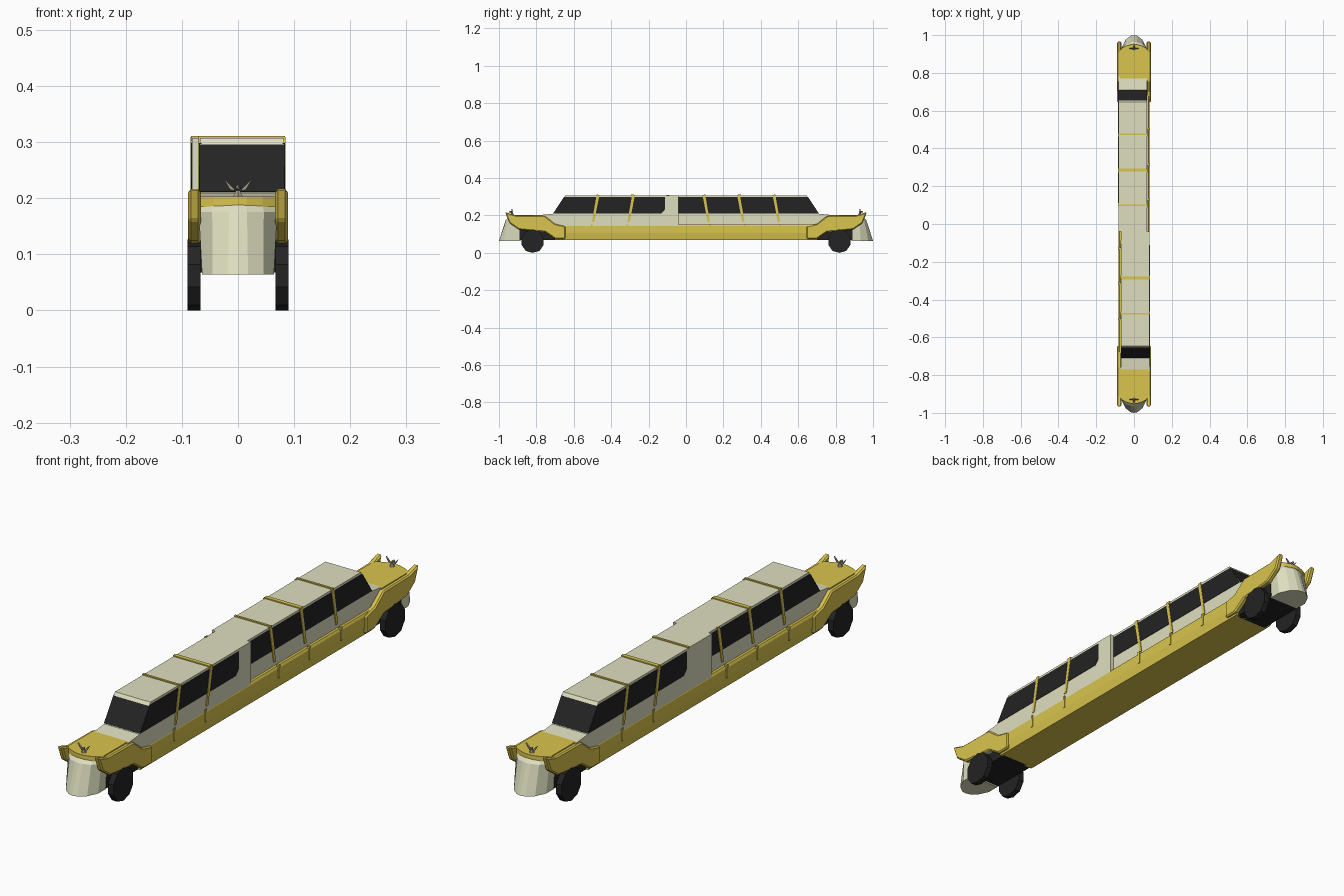
import bpy, bmesh, math
from mathutils import Matrix, Vector

if "Cube" in bpy.data.objects:
    bpy.data.objects.remove(bpy.data.objects["Cube"])


def material(name, rgb):
    m = bpy.data.materials.new(name)
    m.diffuse_color = (*rgb, 1)
    m.use_nodes = True
    m.node_tree.nodes["Principled BSDF"].inputs["Base Color"].default_value = m.diffuse_color
    return m


CREAM = material("cream paint", (0.74, 0.74, 0.53))
YELLOW = material("yellow paint", (0.70, 0.56, 0.075))
DARK = material("dark glass and rubber", (0.017, 0.017, 0.018))
METAL = material("dull metal", (0.36, 0.34, 0.22))

TURN = Matrix.Identity(4)      # the rear half is the front half turned round


def finish(bm, name, mat, bevel=0):
    bmesh.ops.recalc_face_normals(bm, faces=bm.faces)
    bm.transform(TURN)
    me = bpy.data.meshes.new(name)
    bm.to_mesh(me)
    bm.free()
    me.materials.append(mat)
    ob = bpy.data.objects.new(name, me)
    bpy.context.collection.objects.link(ob)
    if bevel:
        b = ob.modifiers.new("bevel", 'BEVEL')
        b.width, b.segments = bevel, 1
    return ob


def loft(name, rings, mat, bevel=0):
    """Join rings of equal point count and cap both ends."""
    bm = bmesh.new()
    rows = [[bm.verts.new(p) for p in r] for r in rings]
    n = len(rows[0])
    for a, b in zip(rows, rows[1:]):
        for i in range(n):
            bm.faces.new((a[i], a[(i + 1) % n], b[(i + 1) % n], b[i]))
    bm.faces.new(rows[0])
    bm.faces.new(rows[-1])
    return finish(bm, name, mat, bevel)


def side_prism(name, x0, x1, profile, mat, bevel=0):
    """Extrude a (y, z) profile from x0 to x1."""
    return loft(name, [[(x, y, z) for y, z in profile] for x in (x0, x1)], mat, bevel)


def box(name, x0, x1, y0, y1, z0, z1, mat):
    return side_prism(name, x0, x1, [(y0, z0), (y1, z0), (y1, z1), (y0, z1)], mat)


def wheel(x0, x1, y):
    pts = [(y + 0.062 * math.cos(math.tau * (i + 0.5) / 10),
            0.062 + 0.0645 * math.sin(math.tau * (i + 0.5) / 10)) for i in range(10)]
    pts = [(a, max(b, 0)) for a, b in pts]
    side_prism("wheel", x0, x1, pts, DARK)


def mirrored(pts):
    """Complete a half outline given from the right side to the centre."""
    return pts + [(-x, y) for x, y in reversed(pts[:-1])]


def ornament(y, z):
    bm = bmesh.new()
    bmesh.ops.create_cone(bm, cap_ends=True, segments=6, radius1=0.010, radius2=0.004,
                          depth=0.012, matrix=Matrix.Translation((0, y, z + 0.005)))
    bmesh.ops.create_icosphere(bm, subdivisions=1, radius=0.007,
                               matrix=Matrix.Translation((0, y - 0.006, z + 0.016))
                               @ Matrix.Diagonal((0.8, 1.8, 0.8, 1)))
    finish(bm, "hood_ornament", METAL)
    for s in (-1, 1):
        side = [(0.004, 0.010), (0.014, 0.012), (0.025, 0.031), (0.013, 0.020)]
        loft("ornament_wing", [[(s * x, y + d, z + h) for x, h in side]
                               for d in (-0.003, 0.003)], METAL)


FENDER = [(-0.967, 0.218), (-0.945, 0.160), (-0.895, 0.125), (-0.82, 0.117),
          (-0.755, 0.112), (-0.70, 0.075), (-0.645, 0.075), (-0.645, 0.142),
          (-0.70, 0.155), (-0.755, 0.198), (-0.91, 0.200)]


def half(end):
    """One nose, cabin and axle; the cabin stops at y = end."""
    cx, hw = 0.007, 0.075

    # cabin shell
    side_prism("cabin", cx - hw, cx + hw,
               [(-0.78, 0.11), (-0.78, 0.202), (-0.71, 0.209), (-0.645, 0.307),
                (end, 0.307), (end, 0.11)], CREAM)

    # windscreen plate on the slope
    lo, hi = Vector((-0.709, 0.211)), Vector((-0.653, 0.295))
    out = Vector((-0.0012, 0.0008))
    side_prism("windscreen", cx - hw - 0.001, cx + hw + 0.001,
               [lo, hi, hi + out, lo + out], DARK)

    # side windows: long band, shorter on the right
    for s, stop in ((-1, end), (1, -0.112)):
        x = cx + s * hw
        tail = [(stop, 0.298), (stop, 0.211)] if s < 0 else \
            [(stop, 0.298), (stop, 0.232), (stop - 0.02, 0.211)]
        side_prism("side_windows", x - s * 0.003, x + s * 0.0015,
                   [(-0.707, 0.211), (-0.651, 0.298)] + tail, DARK)
        # slanted yellow pillars
        for y in (-0.475, -0.285, -0.1):
            if y < stop - 0.01:
                side_prism("window_pillar", x - s * 0.003, x + s * 0.003,
                           [(y - 0.028, 0.165), (y - 0.016, 0.165),
                            (y + 0.012, 0.309), (y - 0.003, 0.309)], YELLOW)
                box("pillar_foot", s * 0.075, s * 0.0855, y - 0.034, y - 0.024,
                    0.105, 0.155, YELLOW)

    # roof bands
    for y, w in ((-0.475, 0.004), (-0.285, 0.008), (-0.1, 0.004)):
        if y < end - 0.08:
            box("roof_band", cx - hw - 0.002, cx + hw + 0.002, y - w, y + w,
                0.303, 0.311, YELLOW)

    # faceted nose: low outline sticks out, high outline sits back
    low = mirrored([(0.064, -0.885), (0.064, -0.935), (0.045, -0.975),
                    (0.018, -0.996), (0, -1.0)])
    mid = mirrored([(0.070, -0.84), (0.070, -0.925), (0.046, -0.952),
                    (0.016, -0.962), (0, -0.964)])
    top = mirrored([(0.068, -0.80), (0.068, -0.915), (0.042, -0.932),
                    (0.014, -0.942), (0, -0.944)])
    loft("nose", [[(x, y, z) for x, y in o]
                  for z, o in ((0.064, low), (0.175, mid), (0.197, top))], CREAM)

    # hood panel
    hood = mirrored([(0.074, -0.76), (0.074, -0.925), (0.044, -0.942),
                     (0.015, -0.951), (0, -0.952)])
    loft("hood", [[(x, y, z) for x, y in hood] for z in (0.184, 0.203)], YELLOW)

    # wheels, fenders with raised fins
    box("wheel_well", -0.068, 0.068, -0.89, -0.69, 0.068, 0.125, DARK)
    for s in (-1, 1):
        wheel(s * 0.067, s * 0.09, -0.82)
        side_prism("fender", s * 0.066, s * 0.089, FENDER, YELLOW, 0.005)
    ornament(-0.93, 0.203)


half(-0.04)
TURN = Matrix.Rotation(math.pi, 4, 'Z')
half(0.04)
TURN = Matrix.Identity(4)

# long lower body with a yellow underside
rocker = [(0.077, 0.068), (0.083, 0.105), (0.083, 0.142), (0.078, 0.150)]
section = rocker + [(-x, z) for x, z in reversed(rocker)]
loft("lower_body", [[(x, y, z) for x, z in section] for y in (-0.70, 0.70)], YELLOW)
